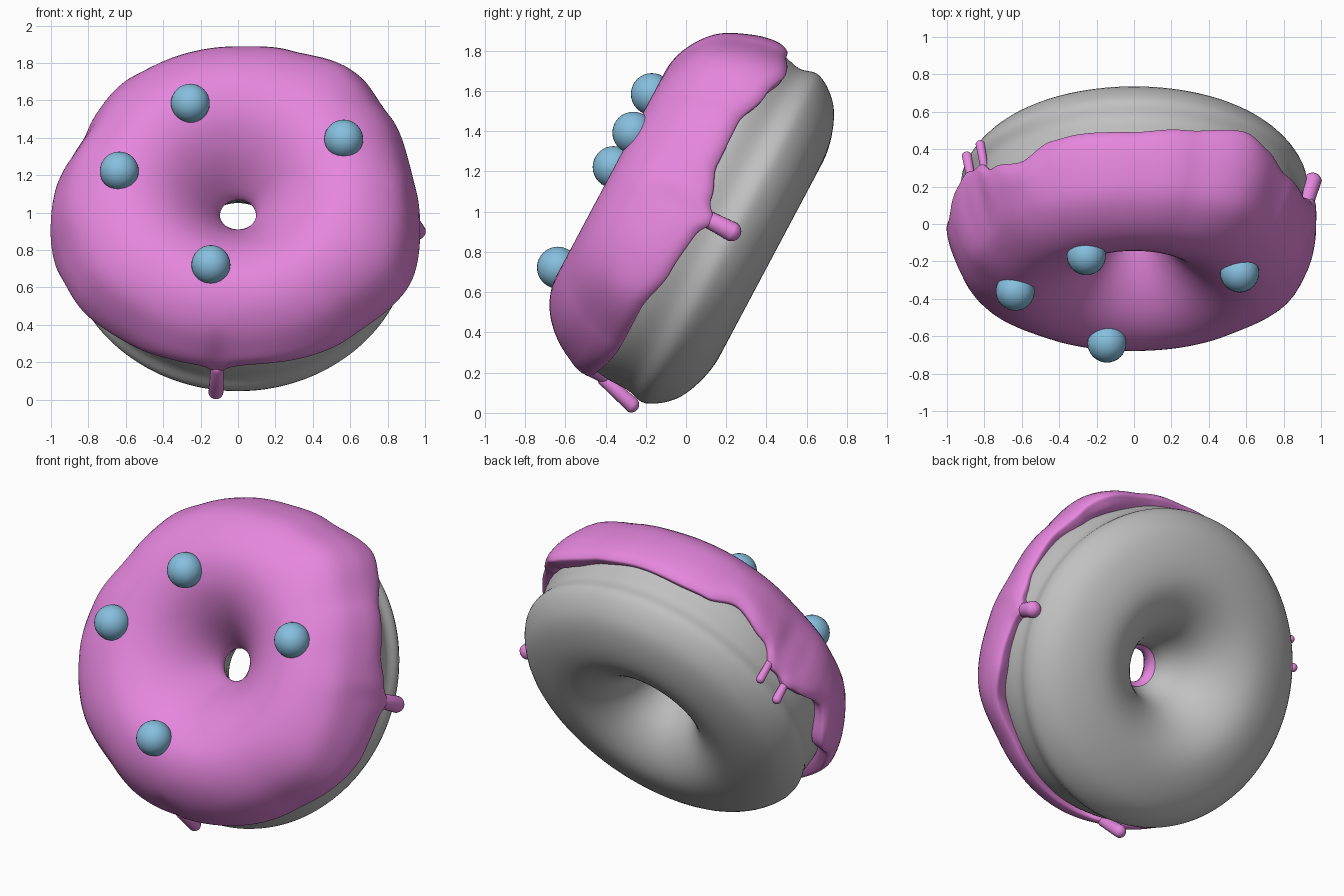
import bpy, bmesh, math
from mathutils import Matrix, Vector

if "Cube" in bpy.data.objects:
    bpy.data.objects.remove(bpy.data.objects["Cube"])

# Tilted local frame: local x/y = ring plane, local z = ring axis (towards viewer)
TILT = Matrix.Translation((0, 0.408, 0.768)) @ Matrix.Rotation(math.radians(62), 4, 'X')
SEG = 300


def material(name, rgb):
    m = bpy.data.materials.new(name)
    m.diffuse_color = (*rgb, 1)
    m.use_nodes = True
    m.node_tree.nodes["Principled BSDF"].inputs["Base Color"].default_value = m.diffuse_color
    return m


PINK = material("pink_icing", (0.79, 0.24, 0.73))
GREY = material("grey_dough", (0.53, 0.53, 0.53))
BLUE = material("blue_candy", (0.24, 0.52, 0.73))


def finish(bm, name, mat):
    bmesh.ops.recalc_face_normals(bm, faces=bm.faces)
    me = bpy.data.meshes.new(name)
    bm.to_mesh(me)
    bm.free()
    me.materials.append(mat)
    for p in me.polygons:
        p.use_smooth = True
    ob = bpy.data.objects.new(name, me)
    bpy.context.collection.objects.link(ob)
    return ob


def spline(pts, steps):
    """Closed Catmull-Rom curve through 2D points."""
    out, n = [], len(pts)
    for i in range(n):
        a, b, c, d = (Vector(pts[(i + k) % n]) for k in (-1, 0, 1, 2))
        for s in range(steps):
            t = s / steps
            out.append(0.5 * (2 * b + (c - a) * t + (2 * a - 5 * b + 4 * c - d) * t * t
                              + (3 * b - a - 3 * c + d) * t ** 3))
    return out


def around(table, deg):
    """Smooth periodic lookup of (angle, value) pairs."""
    n = len(table)
    for i in range(n):
        a0, v0 = table[i]
        a1, v1 = table[(i + 1) % n]
        if a1 <= a0:
            a1 += 360
        if a0 <= deg < a1:
            t = (deg - a0) / (a1 - a0)
            t = t * t * (3 - 2 * t)
            return v0 + (v1 - v0) * t


def ring(name, profile_at, mat):
    """Sweep a closed profile (radius, height) round the axis."""
    bm = bmesh.new()
    rows = []
    for i in range(SEG):
        deg = 360 * i / SEG
        c, s = math.cos(math.radians(deg)), math.sin(math.radians(deg))
        rows.append([bm.verts.new(TILT @ Vector((r * c, r * s, h))) for r, h in profile_at(deg)])
    m = len(rows[0])
    for i in range(SEG):
        A, B = rows[i], rows[(i + 1) % SEG]
        for j in range(m):
            k = (j + 1) % m
            bm.faces.new((A[j], B[j], B[k], A[k]))
    return finish(bm, name, mat)


# Dough: flattened ring with a slight waist, flaring out again under the icing
def dough_profile(deg):
    f = .015 * math.sin(math.radians(deg))
    return spline([(.918 + f, .44), (.906, .31), (.922, .2), (.83, .075), (.68, .005), (.52, -.015),
                   (.38, .03), (.26, .13), (.175, .28), (.12, .44), (.2, .61), (.3, .71),
                   (.45, .81), (.6, .82), (.76, .72), (.885 + f, .56)], 5)


ring("dough", dough_profile, GREY)

# Drips: angle, tip height, root height, radius, root distance, tip distance, flare
DRIPS = [(2, .175, .40, .05, .92, .955, .05), (263, .22, .47, .04, .922, .968, .06),
         (161, .19, .38, .027, .92, .945, .03), (151, .2, .38, .025, .915, .94, .03)]

# Icing: lumpy outer radius and a wavy lower edge
BULGE = [(0, .01), (15, -.005), (34, .025), (53, .085), (72, .03), (90, .007), (114, .01),
         (133, .005), (152, -.015), (172, .025), (190, .045), (210, .045), (236, 0), (270, -.027),
         (310, -.005), (334, .045)]
EDGE = [(0, .38), (8, .40), (18, .45), (33, .456), (45, .40), (55, .36), (75, .40), (90, .42),
        (108, .41), (118, .42), (129, .485), (143, .43), (156, .35), (165, .36), (178, .44),
        (193, .34), (205, .41), (230, .42), (250, .47), (263, .47), (275, .50), (312, .45),
        (328, .45), (343, .405)]


def icing_profile(deg):
    b, e = around(BULGE, deg), around(EDGE, deg)
    for d in DRIPS:  # flare where a drip leaves the edge
        gap = (deg - d[0] + 180) % 360 - 180
        e -= d[6] * math.exp(-(gap / 3.2) ** 2)
    pts = [(.16, .42), (.118, .425), (.098, .48), (.17, .61), (.27, .735), (.39, .832), (.52, .882),
           (.64, .882), (.765, .83), (.87, .735), (.94, e * .5 + .375), (.964, e + .06),
           (.955, e + .005), (.93, e - .008), (.86, e + .03), (.8, .6), (.6, .78), (.45, .76),
           (.3, .66), (.21, .56)]
    out = []
    for r, h in spline(pts, 4):
        out.append((r + b * max(0, min(1, (r - .52) / .42)), h))
    return out


ring("icing", icing_profile, PINK)

# Icing drips: slanted capsules running down the outer wall, slightly thicker at the tip
for i, (deg, tip, top, rad, rho0, rho1, flare) in enumerate(DRIPS):
    bm = bmesh.new()
    bmesh.ops.create_uvsphere(bm, u_segments=20, v_segments=13, radius=rad)
    for v in bm.verts:
        if v.co.z > 0.001:
            v.co.x = v.co.x * .85 + rho0 - rho1
            v.co.y *= .85
            v.co.z += top - tip - 2 * rad
    a = math.radians(deg)
    bm.transform(TILT @ Matrix.Rotation(a, 4, 'Z') @ Matrix.Translation((rho1, 0, tip + rad)))
    finish(bm, f"icing_drip_{i + 1}", PINK)

# Candy balls on the front
for i, pos in enumerate([(-.255, -.17, 1.585), (.565, -.262, 1.393), (-.635, -.36, 1.222),
                         (-.145, -.637, .722)]):
    bm = bmesh.new()
    bmesh.ops.create_uvsphere(bm, u_segments=32, v_segments=16, radius=.104)
    bm.transform(Matrix.Translation(pos))
    finish(bm, f"candy_ball_{i + 1}", BLUE)
